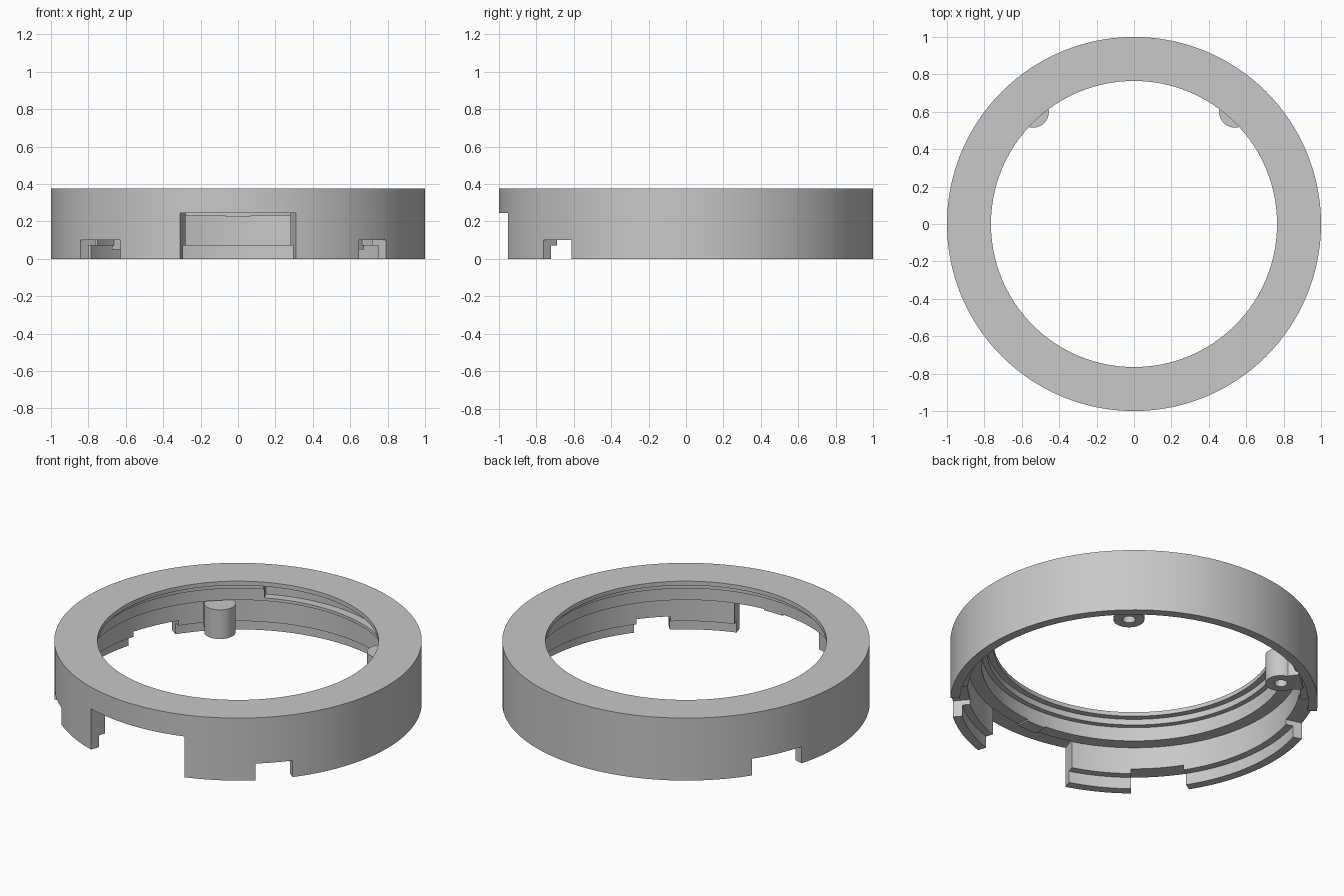
import bpy, bmesh
from math import radians, cos, sin, pi
from mathutils import Matrix

cube = bpy.data.objects.get("Cube")
if cube:
    bpy.data.objects.remove(cube, do_unlink=True)

grey = bpy.data.materials.new("plain_grey")
grey.use_nodes = True
GREY = (0.58, 0.58, 0.58, 1)
grey.diffuse_color = GREY
grey.node_tree.nodes["Principled BSDF"].inputs["Base Color"].default_value = GREY


def revolve(name, profile, a0=0, a1=360, steps=128):
    """Sweep a closed (radius, height) profile about z between two angles."""
    bm = bmesh.new()
    full = a1 - a0 >= 360
    rings = []
    for i in range(steps if full else steps + 1):
        a = radians(a0 + (a1 - a0) * i / steps)
        rings.append([bm.verts.new((r * cos(a), r * sin(a), z)) for r, z in profile])
    pairs = list(zip(rings, rings[1:]))
    if full:
        pairs.append((rings[-1], rings[0]))
    n = len(profile)
    for p, q in pairs:
        for j in range(n):
            k = (j + 1) % n
            bm.faces.new((p[j], q[j], q[k], p[k]))
    if not full:
        bm.faces.new(rings[0])
        bm.faces.new(rings[-1])
    return finish(name, bm)


def sector(name, r0, r1, z0, z1, a0, a1):
    return revolve(name, [(r0, z0), (r1, z0), (r1, z1), (r0, z1)], a0, a1, 24)


def cylinder(name, x, y, radius, z0, z1):
    bm = bmesh.new()
    bmesh.ops.create_cone(bm, cap_ends=True, segments=40, radius1=radius, radius2=radius,
                          depth=z1 - z0, matrix=Matrix.Translation((x, y, (z0 + z1) / 2)))
    return finish(name, bm)


def finish(name, bm):
    bmesh.ops.recalc_face_normals(bm, faces=bm.faces)
    mesh = bpy.data.meshes.new(name)
    bm.to_mesh(mesh)
    bm.free()
    mesh.materials.append(grey)
    obj = bpy.data.objects.new(name, mesh)
    bpy.context.collection.objects.link(obj)
    return obj


def cut(obj, cutter):
    mod = obj.modifiers.new("cut", "BOOLEAN")
    mod.operation = "DIFFERENCE"
    mod.solver = "EXACT"
    mod.object = cutter
    bpy.context.view_layer.objects.active = obj
    bpy.ops.object.modifier_apply(modifier=mod.name)
    bpy.data.objects.remove(cutter, do_unlink=True)


def smooth(obj):
    bpy.ops.object.select_all(action="DESELECT")
    obj.select_set(True)
    bpy.context.view_layer.objects.active = obj
    bpy.ops.object.shade_smooth_by_angle(angle=radians(25))


# Ring body with its stepped inner wall
ring = revolve("ring_body", [
    (1, 0), (1, 0.375), (0.765, 0.375), (0.765, 0.35), (0.80, 0.35), (0.80, 0.315),
    (0.83, 0.315), (0.83, 0.232), (0.905, 0.232), (0.905, 0.07), (0.948, 0.07), (0.948, 0)])

# Front opening, bottom notches and the inner slot at the back
cut(ring, sector("front_opening", 0.9, 1.1, -0.1, 0.245, 251.9, 288.1))
for a0, a1 in ((212.6, 231), (310.4, 322.3), (146, 164)):
    cut(ring, sector("bottom_notch", 0.85, 1.1, -0.1, 0.1, a0, a1))
cut(ring, sector("inner_slot", 0.77, 0.88, 0.25, 0.335, 60, 115))
smooth(ring)

# Small stop under the inner ledge at the front
smooth(sector("front_stop", 0.83, 0.905, 0.224, 0.24, 265.8, 274.2))

# Hollow posts on the inner wall, one on each side
for side, label in ((1, "left"), (-1, "right")):
    x, y = side * 0.54, 0.6
    post = cylinder(label + "_post", x, y, 0.085, 0.05, 0.225)
    cut(post, cylinder("post_hole", x, y, 0.035, -0.1, 0.18))
    smooth(post)
    # Web joining the post to the wall
    mid = 48 if side > 0 else 132
    sector(label + "_post_web", 0.86, 0.92, 0.05, 0.225, mid - 5, mid + 5)
